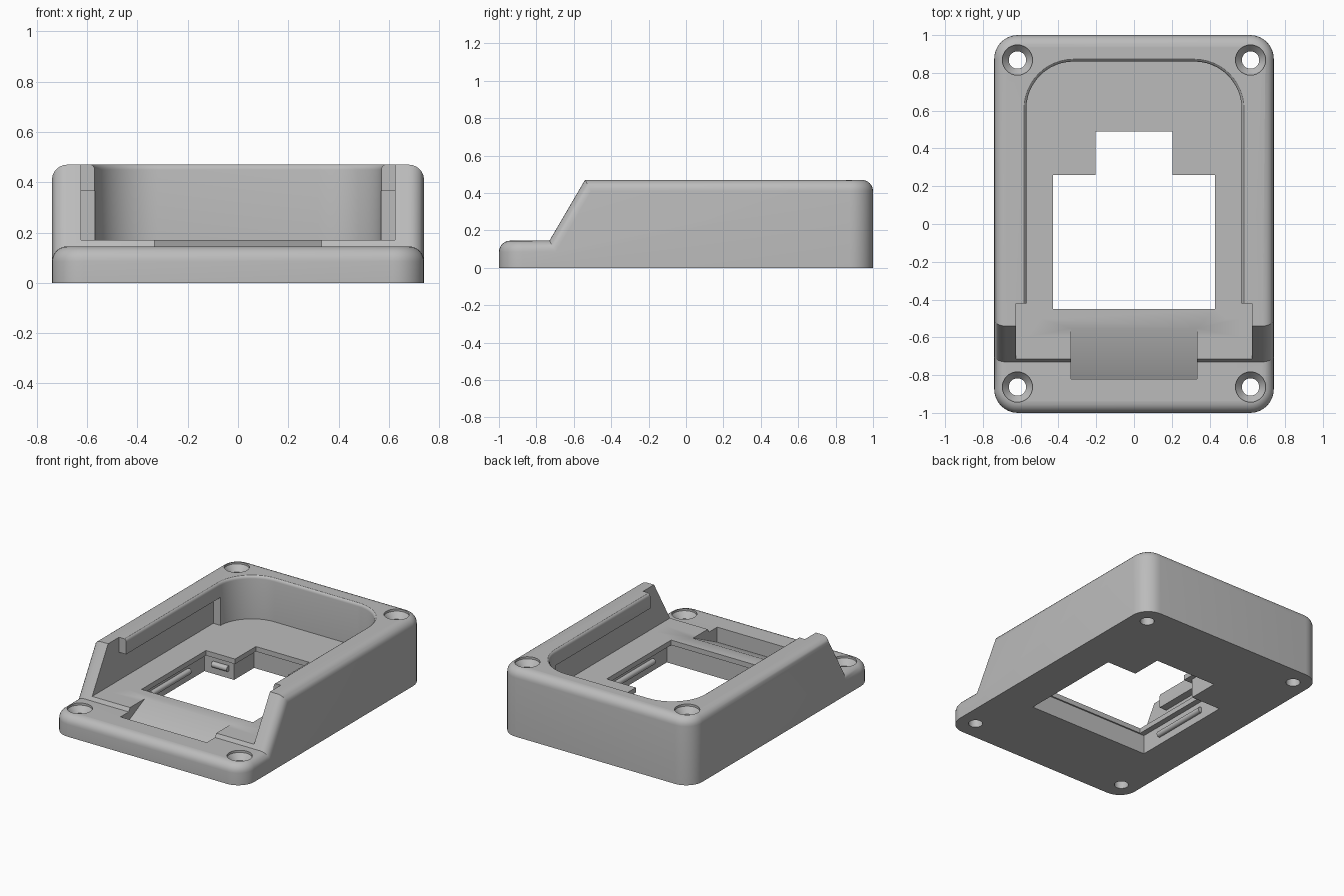
import bpy, bmesh, math
from mathutils import Matrix, Vector

default = bpy.data.objects.get("Cube")
if default:
    bpy.data.objects.remove(default, do_unlink=True)

grey = bpy.data.materials.new("plain grey")
grey.use_nodes = True
colour = (0.5, 0.5, 0.5, 1)
grey.diffuse_color = colour
grey.node_tree.nodes["Principled BSDF"].inputs["Base Color"].default_value = colour


def finish(bm, name):
    bmesh.ops.recalc_face_normals(bm, faces=bm.faces)
    mesh = bpy.data.meshes.new(name)
    bm.to_mesh(mesh)
    bm.free()
    mesh.materials.append(grey)
    obj = bpy.data.objects.new(name, mesh)
    bpy.context.collection.objects.link(obj)
    return obj


def loft(rings):
    """Closed solid through rings of 3D points."""
    bm = bmesh.new()
    loops = [[bm.verts.new(p) for p in ring] for ring in rings]
    for a, b in zip(loops, loops[1:]):
        for i in range(len(a)):
            j = (i + 1) % len(a)
            bm.faces.new((a[i], a[j], b[j], b[i]))
    bm.faces.new(loops[0][::-1])
    bm.faces.new(loops[-1])
    bmesh.ops.recalc_face_normals(bm, faces=bm.faces)
    return bm


def side_prism(profile, half_width):
    return loft([[(x, y, z) for y, z in profile] for x in (-half_width, half_width)])


def flat_prism(outline, z0, z1):
    return loft([[(x, y, z) for x, y in outline] for z in (z0, z1)])


def box(x0, x1, y0, y1, z0, z1):
    return flat_prism([(x0, y0), (x1, y0), (x1, y1), (x0, y1)], z0, z1)


def select(obj):
    bpy.ops.object.select_all(action='DESELECT')
    obj.select_set(True)
    bpy.context.view_layer.objects.active = obj


def cut(target, bm):
    cutter = finish(bm, "cutter")
    cutter.hide_render = True
    mod = target.modifiers.new("cut", 'BOOLEAN')
    mod.operation = 'DIFFERENCE'
    mod.solver = 'EXACT'
    mod.object = cutter
    select(target)
    bpy.ops.object.modifier_apply(modifier=mod.name)
    bpy.data.objects.remove(cutter, do_unlink=True)


# Outer body: stepped side profile, rounded corners and rounded top rim
bm = side_prism([(-1, 0), (1, 0), (1, 0.47), (-0.54, 0.47), (-0.73, 0.145), (-1, 0.145)], 0.74)
corners = [e for e in bm.edges
           if abs((e.verts[0].co - e.verts[1].co).normalized().z) > 0.99]
bmesh.ops.bevel(bm, geom=corners, offset=0.125, segments=8, profile=0.5, affect='EDGES')
bm.normal_update()
rim = []
for e in bm.edges:
    nz = sorted(f.normal.z for f in e.link_faces)
    if len(nz) == 2 and abs(nz[0]) < 0.05 and nz[1] > 0.3:
        rim.append(e)
bmesh.ops.bevel(bm, geom=rim, offset=0.06, segments=6, profile=0.5, affect='EDGES')
body = finish(bm, "frame_body")


# Main pocket with rounded back corners and a softened upper edge
def pocket_outline(grow, z):
    r = 0.25
    pts = [(-0.57 - grow, -0.6, z), (0.57 + grow, -0.6, z)]
    for side in (0, 1):
        for i in range(13):
            a = math.radians(90 * side + 7.5 * i)
            cx = -0.32 if side else 0.32
            pts.append((cx + (r + grow) * math.cos(a), 0.61 + (r + grow) * math.sin(a), z))
    return pts


rings = [pocket_outline(0, 0.17)]
for i in range(5):
    a = math.radians(22.5 * i)
    rings.append(pocket_outline(0.022 * (1 - math.cos(a)), 0.45 + 0.022 * math.sin(a)))
rings.append(pocket_outline(0.022, 0.6))
cut(body, loft(rings))

# Open front of the pocket, and undercuts below the side lips
cut(body, box(-0.625, 0.625, -1.1, -0.42, 0.17, 0.6))
for s in (-1, 1):
    x0, x1 = sorted((s * 0.5, s * 0.625))
    bm = box(x0, x1, -0.5, 0.62, 0.17, 0.365)
    cut(body, bm)


# Stepped window through the floor, wider underneath
def window(w, front, back, neck, top):
    return [(-w, front), (w, front), (w, back), (neck, back),
            (neck, top), (-neck, top), (-neck, back), (-w, back)]


cut(body, flat_prism(window(0.43, -0.45, 0.26, 0.205, 0.49), -0.1, 0.3))
cut(body, flat_prism(window(0.47, -0.46, 0.30, 0.24, 0.52), -0.1, 0.135))

# Sloped finger recess in the front
cut(body, side_prism([(-0.55, 0.171), (-0.82, 0.04), (-0.82, 0.3), (-0.55, 0.3)], 0.333))


# Countersunk screw holes
def circle(x, y, r, z, n=32):
    return [(x + r * math.cos(math.tau * i / n), y + r * math.sin(math.tau * i / n), z)
            for i in range(n)]


for x in (-0.617, 0.617):
    for y, top in ((-0.863, 0.145), (0.868, 0.47)):
        steps = ((0.046, -0.1), (0.046, top - 0.055), (0.08, top - 0.015), (0.08, top + 0.1))
        cut(body, loft([circle(x, y, r, z) for r, z in steps]))

select(body)
bpy.ops.object.shade_smooth_by_angle(angle=math.radians(30))


# Snap bars on the window walls
def bar(name, centre, length, axis):
    bm = bmesh.new()
    bmesh.ops.create_cone(bm, cap_ends=True, segments=16, radius1=0.02, radius2=0.02, depth=length)
    turn = Vector((0, 0, 1)).rotation_difference(Vector(axis)).to_matrix().to_4x4()
    bmesh.ops.transform(bm, matrix=Matrix.Translation(centre) @ turn, verts=bm.verts)
    obj = finish(bm, name)
    select(obj)
    bpy.ops.object.shade_smooth_by_angle(angle=math.radians(30))


for s, side in ((1, "left"), (-1, "right")):
    bar(side + "_snap_bar", (s * 0.463, -0.09, 0.07), 0.42, (0, 1, 0))
    bar(side + "_back_snap_bar", (s * 0.34, 0.293, 0.07), 0.12, (1, 0, 0))
